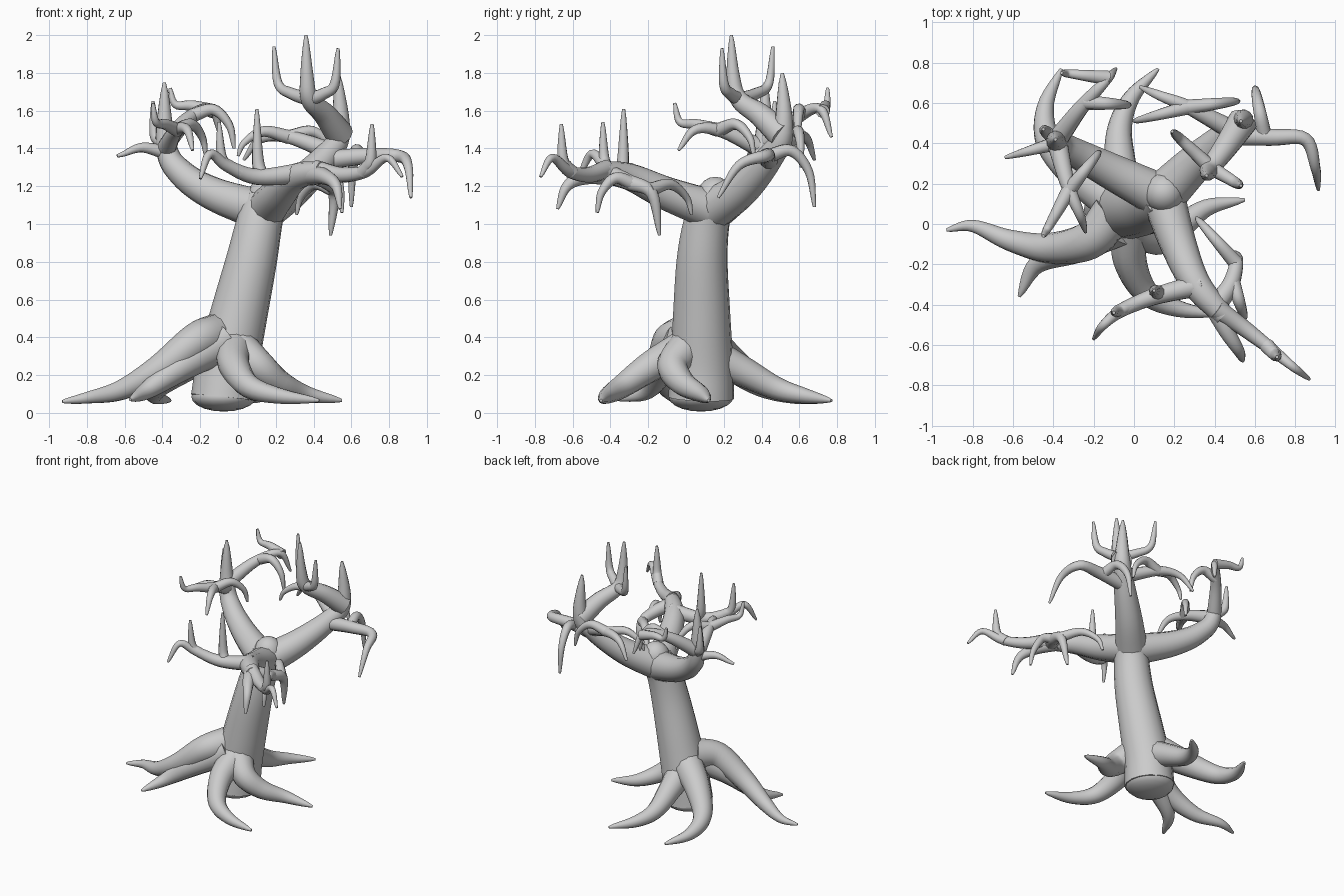
import bpy
import bmesh
import math
from mathutils import Vector

default_cube = bpy.data.objects.get("Cube")
if default_cube:
    bpy.data.objects.remove(default_cube, do_unlink=True)

# Single bark colour
bark = bpy.data.materials.new("bark_grey")
bark.use_nodes = True
bark_colour = (.6, .6, .6, 1)
bark.diffuse_color = bark_colour
bark.node_tree.nodes["Principled BSDF"].inputs["Base Color"].default_value = bark_colour


def smooth_path(points, steps=6):
    """Catmull-Rom curve through the given points."""
    pts = [Vector(p) for p in points]
    pts = [pts[0] * 2 - pts[1]] + pts + [pts[-1] * 2 - pts[-2]]
    curve = []
    for a, b, c, d in zip(pts, pts[1:], pts[2:], pts[3:]):
        for step in range(steps):
            t = step / steps
            curve.append(b + (c - a) * t / 2
                         + (a * 2 - b * 5 + c * 4 - d) * t * t / 2
                         + (b * 3 - a - c * 3 + d) * t ** 3 / 2)
    return curve + [pts[-2]]


def finish(name, bm):
    mesh = bpy.data.meshes.new(name)
    bmesh.ops.recalc_face_normals(bm, faces=bm.faces)
    bm.to_mesh(mesh)
    bm.free()
    mesh.materials.append(bark)
    obj = bpy.data.objects.new(name, mesh)
    bpy.context.collection.objects.link(obj)
    bpy.ops.object.select_all(action="DESELECT")
    obj.select_set(True)
    bpy.context.view_layer.objects.active = obj
    bpy.ops.object.shade_smooth_by_angle(angle=math.radians(50))


def ball(name, centre, size):
    bm = bmesh.new()
    bmesh.ops.create_uvsphere(bm, u_segments=16, v_segments=10, radius=1)
    bmesh.ops.scale(bm, verts=bm.verts, vec=size)
    bmesh.ops.translate(bm, verts=bm.verts, vec=centre)
    finish(name, bm)


def tube(name, path, base, tip=.008, power=.75, sides=12):
    """Sweep a tapering round section along a path; return its centre line."""
    curve = smooth_path(path)
    lengths = [0]
    for a, b in zip(curve, curve[1:]):
        lengths.append(lengths[-1] + (b - a).length)
    bm = bmesh.new()
    rings = []
    side = Vector((.31, .87, .2))
    for i, centre in enumerate(curve):
        tangent = (curve[min(i + 1, len(curve) - 1)] - curve[max(i - 1, 0)]).normalized()
        side = (side - tangent * side.dot(tangent)).normalized()
        other = tangent.cross(side)
        radius = tip + (base - tip) * (1 - lengths[i] / lengths[-1]) ** power
        ring = []
        for k in range(sides):
            angle = math.tau * k / sides
            offset = side * math.cos(angle) + other * math.sin(angle)
            ring.append(bm.verts.new(centre + offset * radius))
        rings.append(ring)
    for low, high in zip(rings, rings[1:]):
        for k in range(sides):
            n = (k + 1) % sides
            bm.faces.new((low[k], low[n], high[n], high[k]))
    bm.faces.new(rings[0])
    bm.faces.new(rings[-1])
    finish(name, bm)
    return curve


def sprout(name, parent, along, tip, base=.038):
    """Twig that reaches outwards from its parent, then curls up or down to its tip."""
    start = parent[round(along * (len(parent) - 1))]
    tip = Vector(tip)
    rise = tip.z - start.z
    middle = start.lerp(tip, .5)
    middle.z = start.z + .03
    bend = start.lerp(tip, .88)
    bend.z = start.z + rise * .3
    return tube(name, [start, middle, bend, tip], base, sides=10)


# Trunk with a rounded foot, and the crown where the limbs meet
tube("trunk", [(-.075, .08, .08), (-.055, .085, .25), (0, .083, .5),
               (.07, .085, .8), (.112, .108, 1), (.145, .15, 1.12)],
     base=.175, tip=.112, power=.85, sides=16)
ball("trunk_foot", centre=(-.075, .08, .085), size=(.172, .172, .078))
ball("crown_knob", centre=(.15, .155, 1.14), size=(.1, .1, .11))

# Roots
roots = {
    "right_root": [(-.1, .05, .42), (-.22, -.08, .38), (-.42, -.12, .23),
                   (-.62, -.08, .12), (-.8, -.01, .08), (-.93, -.03, .06)],
    "front_right_root": [(-.08, 0, .38), (-.28, -.11, .26),
                         (-.48, -.2, .12), (-.57, -.36, .07)],
    "front_root": [(-.02, -.01, .34), (-.02, -.18, .25), (.06, -.34, .14),
                   (.22, -.42, .09), (.43, -.45, .065)],
    "left_root": [(.01, 0, .34), (.11, -.07, .25), (.22, -.02, .16),
                  (.36, .08, .1), (.55, .12, .065)],
    "back_root": [(-.05, .12, .31), (-.07, .3, .22), (-.07, .48, .13),
                  (-.01, .63, .09), (.12, .77, .065)],
    "back_right_root": [(-.1, .12, .36), (-.27, .24, .26), (-.42, .4, .15),
                        (-.44, .58, .09), (-.36, .77, .065)],
}
for root_name, root_path in roots.items():
    wide = root_name.endswith("right_root")
    tube(root_name, root_path, base=.112 if wide else .1)

# Right limb, ending in an upright spike
right_limb = tube("right_limb", [(.13, .14, 1.07), (-.13, .27, 1.16), (-.3, .36, 1.27),
                                 (-.38, .41, 1.41), (-.39, .42, 1.75)], base=.112, power=.7)
sprout("right_limb_side_twig", right_limb, along=.72, tip=(-.64, .33, 1.36))
sprout("right_limb_upright_twig", right_limb, along=.75, tip=(-.45, .47, 1.65))
right_front_bough = tube("right_front_bough",
                         [(-.38, .4, 1.4), (-.33, .2, 1.49), (-.27, .05, 1.5), (-.24, -.04, 1.39)],
                         base=.052)
sprout("right_front_outer_twig", right_front_bough, along=.4, tip=(-.45, -.06, 1.64))
sprout("right_front_inner_twig", right_front_bough, along=.4, tip=(-.17, .36, 1.36))
right_back_bough = tube("right_back_bough",
                        [(-.38, .42, 1.43), (-.26, .58, 1.56), (-.14, .71, 1.61), (-.09, .77, 1.46)],
                        base=.052)
sprout("right_back_outer_twig", right_back_bough, along=.7, tip=(-.36, .75, 1.72))
sprout("right_back_inner_twig", right_back_bough, along=.4, tip=(-.02, .59, 1.4))

# Left limb, ending in an upright spike
left_limb = tube("left_limb", [(.13, .13, 1.07), (.3, .3, 1.19), (.47, .45, 1.36),
                               (.54, .515, 1.49), (.53, .51, 1.8)], base=.115, power=.7)
left_top_bough = tube("left_top_bough",
                      [(.54, .51, 1.47), (.46, .39, 1.58), (.38, .28, 1.66),
                       (.365, .25, 1.78), (.36, .24, 2)], base=.075)
sprout("left_top_outer_twig", left_top_bough, along=.5, tip=(.53, .19, 1.93))
sprout("left_top_inner_twig", left_top_bough, along=.5, tip=(.19, .46, 1.94))
left_side_bough = tube("left_side_bough",
                       [(.48, .44, 1.34), (.68, .43, 1.36), (.85, .42, 1.36),
                        (.9, .28, 1.31), (.915, .17, 1.14)], base=.052)
sprout("left_side_back_twig", left_side_bough, along=.2, tip=(.6, .68, 1.09))
left_back_bough = tube("left_back_bough",
                       [(.5, .46, 1.38), (.27, .58, 1.46), (.12, .64, 1.45), (.03, .68, 1.34)],
                       base=.052)
sprout("left_back_outer_twig", left_back_bough, along=.33, tip=(.52, .61, 1.3))
sprout("left_back_inner_twig", left_back_bough, along=.33, tip=(0, .51, 1.36))

# Front limb, forking into drooping boughs
tube("front_limb", [(.15, .12, 1.08), (.22, -.1, 1.16), (.31, -.3, 1.25), (.45, -.46, 1.28)],
     base=.108, tip=.05, power=.8)
front_end_bough = tube("front_end_bough",
                       [(.41, -.42, 1.29), (.55, -.52, 1.26), (.68, -.62, 1.28),
                        (.79, -.71, 1.35), (.87, -.77, 1.25)], base=.05)
sprout("front_end_upright_twig", front_end_bough, along=.45, tip=(.71, -.66, 1.53))
tube("front_limb_hanging_twig", [(.38, -.37, 1.26), (.46, -.53, 1.25),
                                 (.52, -.63, 1.2), (.54, -.68, 1.08)], base=.058)
front_left_bough = tube("front_left_bough",
                        [(.41, -.4, 1.26), (.48, -.3, 1.22), (.51, -.18, 1.16), (.49, -.14, .94)],
                        base=.052)
sprout("front_left_outer_twig", front_left_bough, along=.4, tip=(.55, -.47, 1.06))
sprout("front_left_inner_twig", front_left_bough, along=.6, tip=(.31, .03, 1.05))
front_right_bough = tube("front_right_bough",
                         [(.34, -.3, 1.27), (.1, -.36, 1.25), (-.06, -.43, 1.31),
                          (-.15, -.5, 1.37), (-.2, -.57, 1.24)], base=.056)
sprout("front_right_inner_twig", front_right_bough, along=.2, tip=(.1, -.33, 1.61))
sprout("front_right_outer_twig", front_right_bough, along=.38, tip=(-.1, -.44, 1.54))
